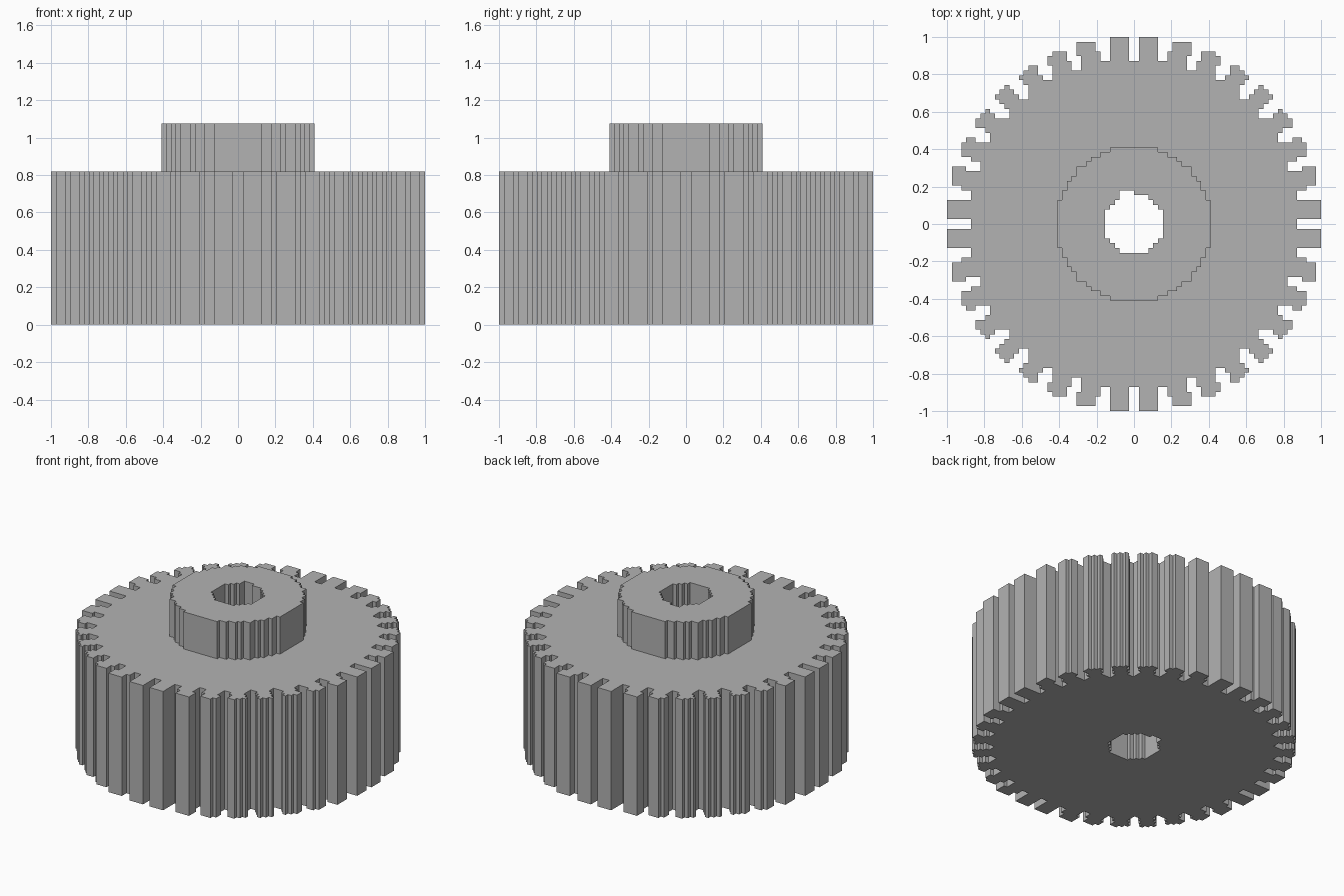
import bpy
import bmesh
import math

if "Cube" in bpy.data.objects:
    bpy.data.objects.remove(bpy.data.objects["Cube"], do_unlink=True)

HALF = 39                 # cells from the centre to the rim
CELL = 1 / HALF
BODY_TOP = 32             # heights in cells
HUB_TOP = 42
TEETH = 36
ROOT, TIP = 0.88, 1.006

grey = bpy.data.materials.new("plain_grey")
grey.use_nodes = True
colour = (0.45, 0.45, 0.45, 1)
grey.diffuse_color = colour
grey.node_tree.nodes["Principled BSDF"].inputs["Base Color"].default_value = colour


def in_bore(i, j):
    # round hole with a shallow bump at the back
    x, y = (i + 0.5) * CELL, (j + 0.5) * CELL
    return math.hypot(x, y) < 0.16 or (-3 <= i < 0 and 0 <= j <= 6)


def in_hub(i, j):
    r = math.hypot(i + 0.5, j + 0.5) * CELL
    return r < 0.418 and not in_bore(i, j)


def in_body(i, j):
    # disc plus tapered teeth centred between the axes
    x, y = (i + 0.5) * CELL, (j + 0.5) * CELL
    r = math.hypot(x, y)
    if r < ROOT:
        return not in_bore(i, j)
    pitch = 2 * math.pi / TEETH
    offset = math.atan2(y, x) % pitch - pitch / 2
    t = (r - ROOT) / (TIP - ROOT)
    return r < TIP and abs(r * math.sin(offset)) < 0.056 - 0.009 * t


def stepped_prism(name, inside, low, high, has_top, has_bottom):
    """Extrude all grid cells passing a rule, with stepped walls."""
    span = range(-HALF, HALF)
    cells = {(i, j) for i in span for j in span if inside(i, j)}
    bm = bmesh.new()
    verts = {}

    def face(*points):
        corners = []
        for p in points:
            if p not in verts:
                verts[p] = bm.verts.new([c * CELL for c in p])
            corners.append(verts[p])
        bm.faces.new(corners)

    for i, j in sorted(cells):
        ring = [(i, j), (i + 1, j), (i + 1, j + 1), (i, j + 1)]
        if has_top(i, j):
            face(*[(x, y, high) for x, y in ring])
        if has_bottom:
            face(*[(x, y, low) for x, y in reversed(ring)])
        sides = [(0, -1), (1, 0), (0, 1), (-1, 0)]
        for k, (dx, dy) in enumerate(sides):
            if (i + dx, j + dy) not in cells:
                a, b = ring[k], ring[(k + 1) % 4]
                face((*a, low), (*b, low), (*b, high), (*a, high))

    mesh = bpy.data.meshes.new(name)
    bm.to_mesh(mesh)
    bm.free()
    mesh.materials.append(grey)
    obj = bpy.data.objects.new(name, mesh)
    bpy.context.collection.objects.link(obj)
    return obj


# Toothed wheel, left open under the hub
stepped_prism("gear_body", in_body, 0, BODY_TOP,
              lambda i, j: not in_hub(i, j), True)
# Raised collar around the bore
stepped_prism("hub", in_hub, BODY_TOP, HUB_TOP, lambda i, j: True, False)
